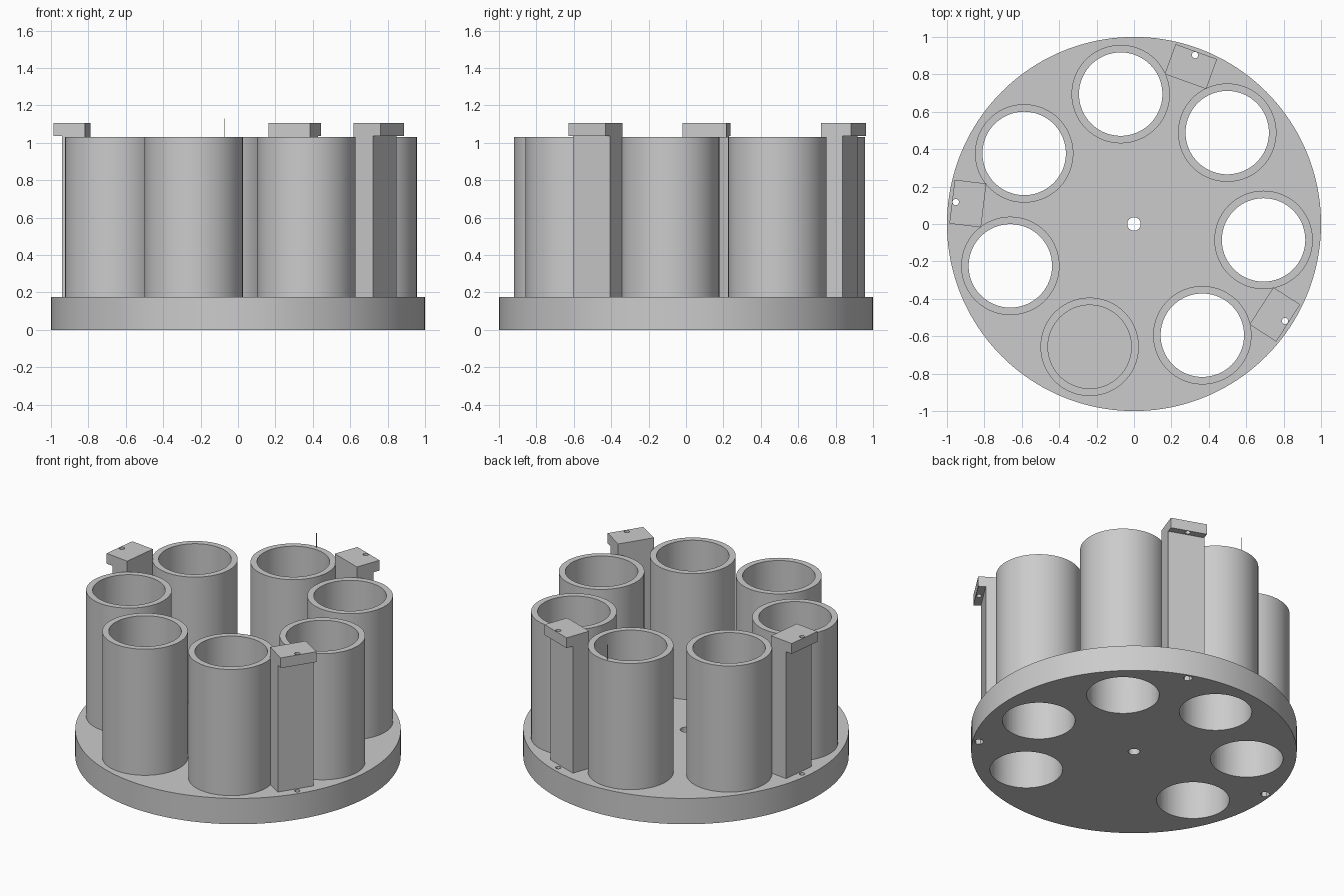
import bpy, bmesh, math
from mathutils import Matrix, Vector

cube = bpy.data.objects.get("Cube")
if cube:
    bpy.data.objects.remove(cube, do_unlink=True)

grey = bpy.data.materials.new("plain grey")
grey.use_nodes = True
colour = (0.6, 0.6, 0.6, 1)
grey.diffuse_color = colour
grey.node_tree.nodes["Principled BSDF"].inputs["Base Color"].default_value = colour

BASE_TOP, TUBE_TOP, CAP_BOTTOM, CAP_TOP = 0.175, 1.03, 1.035, 1.105
RING, OUTER, INNER = 0.698, 0.263, 0.223
STEP = math.tau / 7
START = math.radians(95.85)
SCREW = 0.96


def polar(radius, angle, z=0):
    return Vector((radius * math.cos(angle), radius * math.sin(angle), z))


def make(name, bm):
    bmesh.ops.recalc_face_normals(bm, faces=bm.faces)
    mesh = bpy.data.meshes.new(name)
    bm.to_mesh(mesh)
    bm.free()
    obj = bpy.data.objects.new(name, mesh)
    bpy.context.collection.objects.link(obj)
    mesh.materials.append(grey)
    return obj


def add_cylinder(bm, centre, radius, low, high, sides=96):
    place = Matrix.Translation((centre.x, centre.y, (low + high) / 2))
    bmesh.ops.create_cone(bm, cap_ends=True, segments=sides, radius1=radius,
                          radius2=radius, depth=high - low, matrix=place)


def box(name, low, high, angle=0):
    low, high = Vector(low), Vector(high)
    bm = bmesh.new()
    bmesh.ops.create_cube(bm, size=1)
    bmesh.ops.scale(bm, vec=high - low, verts=bm.verts)
    bmesh.ops.translate(bm, vec=(low + high) / 2, verts=bm.verts)
    bmesh.ops.rotate(bm, matrix=Matrix.Rotation(angle, 3, 'Z'), verts=bm.verts)
    return make(name, bm)


def cut(obj, cutter):
    mod = obj.modifiers.new("holes", 'BOOLEAN')
    mod.operation = 'DIFFERENCE'
    mod.solver = 'EXACT'
    mod.object = cutter
    cutter.hide_render = True
    cutter.hide_set(True)


def smooth(obj):
    bpy.ops.object.select_all(action='DESELECT')
    obj.select_set(True)
    bpy.context.view_layer.objects.active = obj
    bpy.ops.object.shade_smooth_by_angle(angle=math.radians(30))


tube_angles = [START - i * STEP for i in range(7)]
bracket_angles = [START - (i + 0.5) * STEP for i in (0, 2, 5)]
CLOSED = 4  # this tube keeps a solid floor

# Round base plate
bm = bmesh.new()
add_cylinder(bm, Vector(), 1, 0, BASE_TOP, 160)
base = make("base_plate", bm)
smooth(base)

# Holes through the base: spindle, open tubes and bracket screws
bm = bmesh.new()
add_cylinder(bm, Vector(), 0.036, -0.1, 0.3, 32)
for i, angle in enumerate(tube_angles):
    if i != CLOSED:
        add_cylinder(bm, polar(RING, angle), INNER, -0.1, 0.3)
for angle in bracket_angles:
    add_cylinder(bm, polar(SCREW, angle), 0.017, -0.1, 0.3, 24)
cut(base, make("base_hole_cutter", bm))

# Hexagonal nut pockets under the base
bm = bmesh.new()
for angle in bracket_angles:
    add_cylinder(bm, polar(SCREW, angle), 0.03, -0.1, 0.06, 6)
cut(base, make("nut_pocket_cutter", bm))

# Ring of seven tubes, each a spun wall section
for i, angle in enumerate(tube_angles):
    bm = bmesh.new()
    section = [(INNER, BASE_TOP), (OUTER, BASE_TOP), (OUTER, TUBE_TOP), (INNER, TUBE_TOP)]
    verts = [bm.verts.new((r, 0, z)) for r, z in section]
    edges = [bm.edges.new((verts[k], verts[(k + 1) % 4])) for k in range(4)]
    bmesh.ops.spin(bm, geom=verts + edges, axis=(0, 0, 1), cent=(0, 0, 0),
                   angle=math.tau, steps=96)
    bmesh.ops.remove_doubles(bm, verts=bm.verts, dist=0.0001)
    bmesh.ops.translate(bm, vec=polar(RING, angle), verts=bm.verts)
    smooth(make(f"tube_{i + 1}", bm))

# Three brackets: post with an overhanging, drilled cap
for i, angle in enumerate(bracket_angles):
    box(f"bracket_post_{i + 1}", (0.81, -0.118, BASE_TOP), (0.933, 0.118, CAP_BOTTOM), angle)
    cap = box(f"bracket_cap_{i + 1}", (0.81, -0.118, CAP_BOTTOM), (0.98, 0.118, CAP_TOP), angle)
    bm = bmesh.new()
    add_cylinder(bm, polar(SCREW, angle), 0.017, 1, 1.2, 24)
    cut(cap, make(f"cap_hole_cutter_{i + 1}", bm))

# Fine marker needle on the rear tube rim
box("marker_needle", (-0.073, 0.941, TUBE_TOP), (-0.069, 0.942, 1.13))
